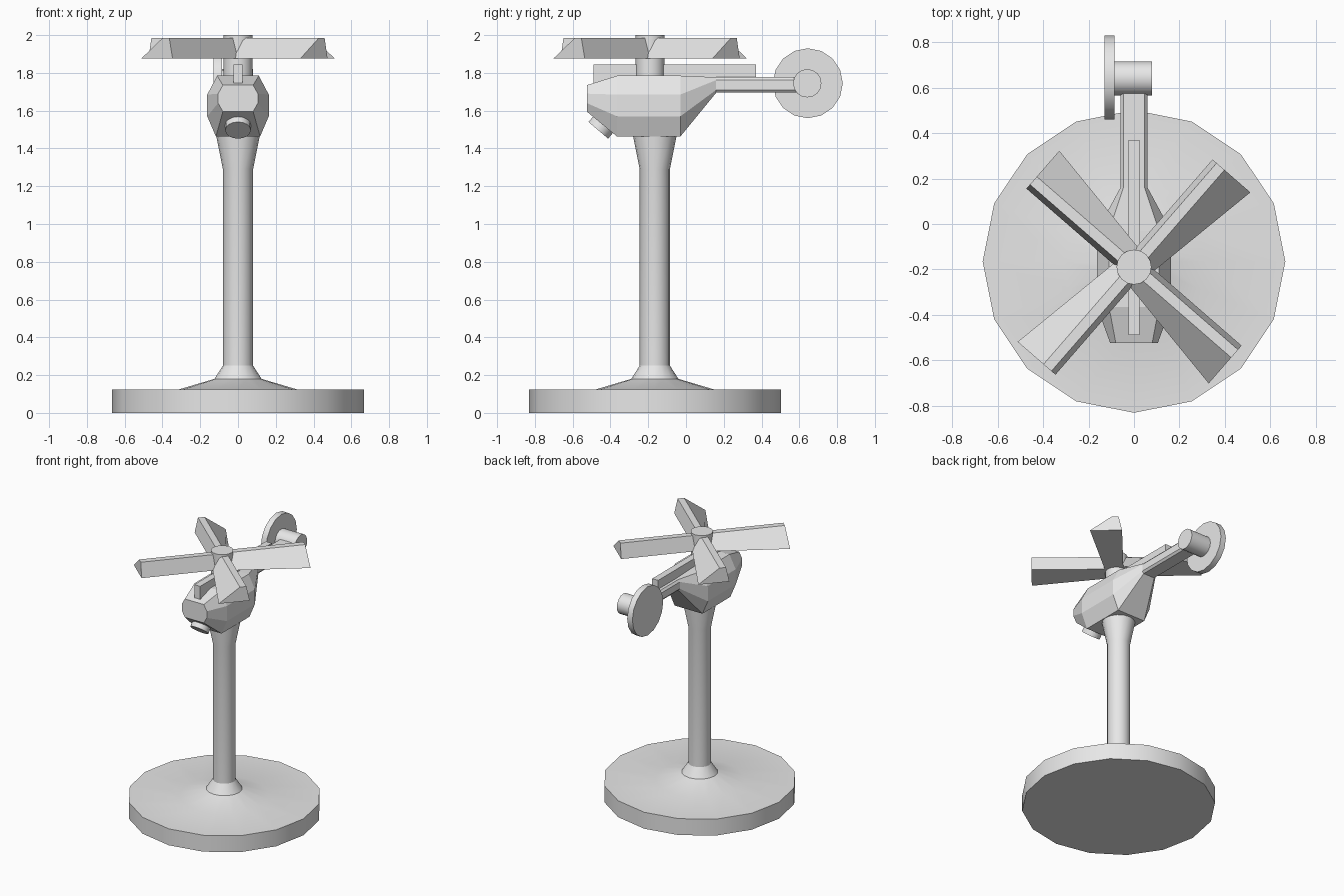
import bpy, bmesh, math
from mathutils import Vector, Matrix

cube = bpy.data.objects.get("Cube")
if cube:
    bpy.data.objects.remove(cube, do_unlink=True)

grey = bpy.data.materials.new("plain grey")
grey.use_nodes = True
grey.diffuse_color = (0.8, 0.8, 0.8, 1)
grey.node_tree.nodes["Principled BSDF"].inputs["Base Color"].default_value = (0.8, 0.8, 0.8, 1)


def loft(name, rings, matrix=Matrix(), smooth=True):
    """Skin a closed solid over a list of equal-sized point rings."""
    bm = bmesh.new()
    loops = [[bm.verts.new(matrix @ Vector(p)) for p in ring] for ring in rings]
    count = len(loops[0])
    for a, b in zip(loops, loops[1:]):
        for i in range(count):
            j = (i + 1) % count
            bm.faces.new((a[i], a[j], b[j], b[i]))
    bm.faces.new(loops[0])
    bm.faces.new(loops[-1])
    bmesh.ops.recalc_face_normals(bm, faces=bm.faces)
    mesh = bpy.data.meshes.new(name)
    bm.to_mesh(mesh)
    bm.free()
    mesh.materials.append(grey)
    obj = bpy.data.objects.new(name, mesh)
    bpy.context.collection.objects.link(obj)
    if smooth:
        bpy.ops.object.select_all(action='DESELECT')
        obj.select_set(True)
        bpy.context.view_layer.objects.active = obj
        bpy.ops.object.shade_smooth_by_angle(angle=math.radians(30))
    return obj


def lathe(name, profile, centre, axis=(0, 0, 1), sides=16):
    """Turn a (radius, height) profile around an axis through centre."""
    rings = [[(r * math.cos(math.tau * i / sides), r * math.sin(math.tau * i / sides), h)
              for i in range(sides)] for r, h in profile]
    turn = Vector((0, 0, 1)).rotation_difference(Vector(axis)).to_matrix().to_4x4()
    return loft(name, rings, Matrix.Translation(centre) @ turn)


# Stand: round foot, flared into the post
lathe("stand", [(0.667, 0), (0.667, 0.125), (0.31, 0.125), (0.125, 0.18),
                (0.08, 0.25), (0.08, 1.29), (0.115, 1.465), (0.115, 1.5)], (0, -0.165, 0))

# Fuselage: eight-sided sections from nose to tail boom
sections = [
    (-0.525, [(0.08, 1.735), (0.105, 1.69), (0.105, 1.64), (0.08, 1.595)]),
    (-0.365, [(0.11, 1.785), (0.163, 1.685), (0.163, 1.57), (0.117, 1.463)]),
    (-0.03, [(0.11, 1.785), (0.163, 1.685), (0.163, 1.57), (0.117, 1.463)]),
    (0.16, [(0.047, 1.777), (0.06, 1.762), (0.06, 1.71), (0.047, 1.695)]),
    (0.6, [(0.047, 1.777), (0.06, 1.762), (0.06, 1.71), (0.047, 1.695)]),
]
loft("fuselage", [[(x, y, z) for x, z in half] + [(-x, y, z) for x, z in reversed(half)]
                  for y, half in sections], smooth=False)

# Thin spine along the top
spine = [(-0.025, 1.72), (0.025, 1.72), (0.025, 1.845), (-0.025, 1.845)]
loft("spine", [[(x, y, z) for x, z in spine] for y in (-0.49, 0.37)], smooth=False)

# Round lamp under the chin, square to the sloping face
lathe("chin_lamp", [(0.068, -0.06), (0.068, 0.042)], (0, -0.437, 1.528), (0, -0.65, -0.76))

# Tail rotor: hub across the boom end with a disc on the right
lathe("tail_hub", [(0.075, -0.1), (0.075, 0.08)], (0, 0.642, 1.745), (1, 0, 0))
lathe("tail_disc", [(0.185, -0.13), (0.185, -0.086)], (0, 0.645, 1.745), (1, 0, 0))

# Main rotor: mast and four wedge blades that widen outwards
rotor = Vector((0, -0.19, 0))
lathe("rotor_mast", [(0.077, 1.7), (0.077, 2.0)], rotor)
low, high = 1.875, 1.985
for n in range(4):
    blade = [[(d, 0.05, low), (d, 0.026, high), (d, -0.02, high), (d, -wide, low)]
             for d, wide in ((0.0, 0.07), (0.585, 0.171))]
    spin = Matrix.Rotation(math.radians(49 + 90 * n), 4, 'Z')
    loft(f"rotor_blade_{n + 1}", blade, Matrix.Translation(rotor) @ spin, smooth=False)
